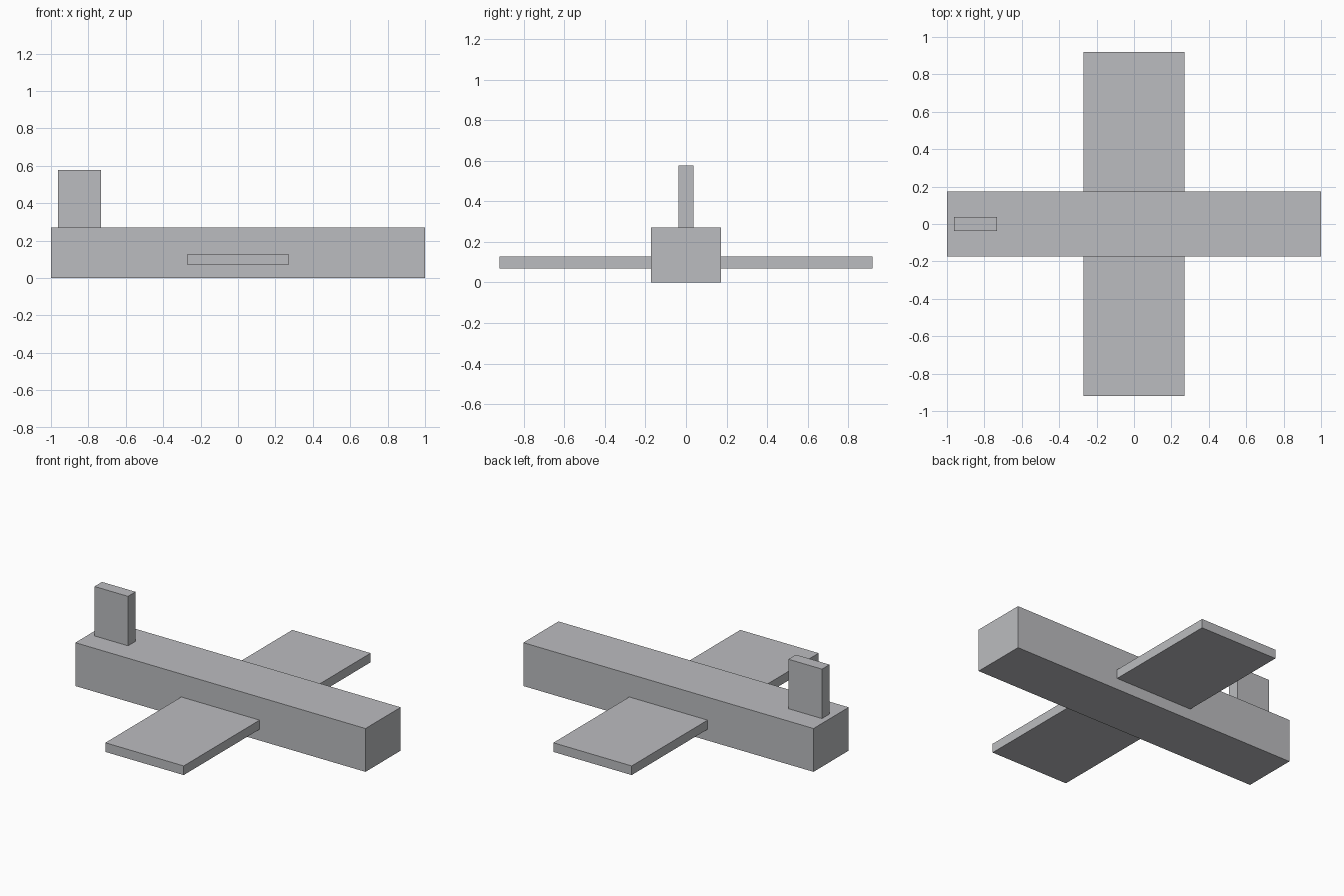
import bpy

if "Cube" in bpy.data.objects:
    bpy.data.objects.remove(bpy.data.objects["Cube"])

grey = bpy.data.materials.new("light_grey")
grey.diffuse_color = (0.5, 0.505, 0.525, 1)
grey.use_nodes = True
grey.node_tree.nodes["Principled BSDF"].inputs["Base Color"].default_value = grey.diffuse_color


def box(name, low, high):
    """Axis-aligned box between two corners."""
    centre = [(a + b) / 2 for a, b in zip(low, high)]
    bpy.ops.mesh.primitive_cube_add(size=1, location=centre)
    obj = bpy.context.object
    obj.name = name
    obj.scale = [b - a for a, b in zip(low, high)]
    bpy.ops.object.transform_apply(location=False, rotation=False, scale=True)
    obj.data.materials.append(grey)
    return obj


# Long fuselage, nose towards +x
box("fuselage", (-1, -0.173, 0), (1, 0.173, 0.27))

# One flat wing slab passing through the fuselage
box("wing", (-0.27, -0.92, 0.07), (0.27, 0.92, 0.127))

# Upright fin on the tail
box("tail_fin", (-0.963, -0.037, 0.27), (-0.732, 0.037, 0.578))
